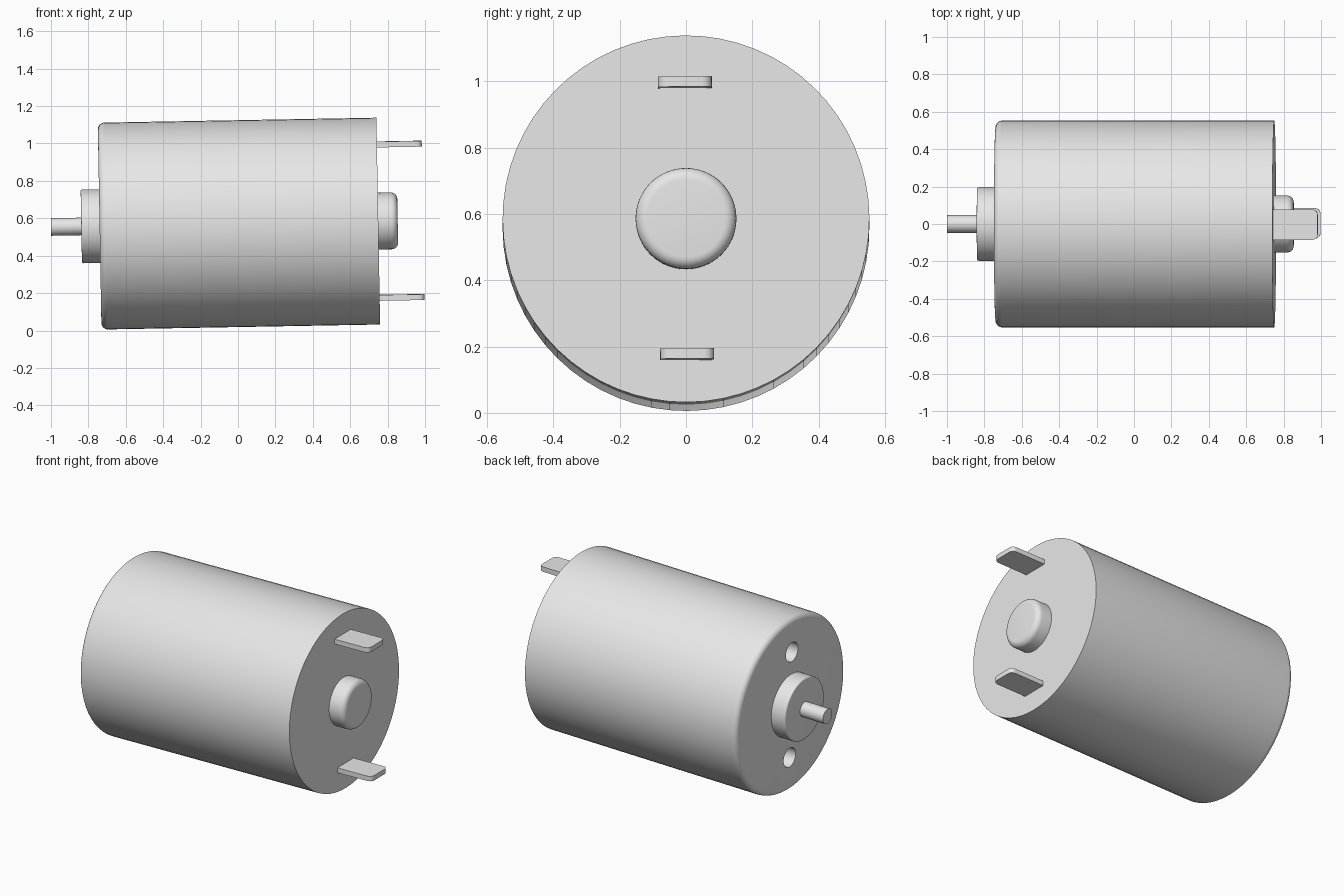
import bpy, bmesh
from math import pi, sin, cos
from mathutils import Matrix, Vector

cube = bpy.data.objects.get("Cube")
if cube:
    bpy.data.objects.remove(cube, do_unlink=True)

# One grey for the whole motor
grey = bpy.data.materials.new("light grey metal")
grey.use_nodes = True
colour = (0.8, 0.8, 0.8, 1)
grey.diffuse_color = colour
grey.node_tree.nodes["Principled BSDF"].inputs["Base Color"].default_value = colour

# The motor lies along x, tipped up and rolled by a hair
POSE = (Matrix.Translation((0, 0, 0.5715)) @ Matrix.Rotation(-0.018, 4, 'Y')
        @ Matrix.Rotation(0.0085, 4, 'X'))


def finish(name, bm):
    bmesh.ops.recalc_face_normals(bm, faces=bm.faces)
    mesh = bpy.data.meshes.new(name)
    bm.to_mesh(mesh)
    bm.free()
    mesh.materials.append(grey)
    obj = bpy.data.objects.new(name, mesh)
    bpy.context.collection.objects.link(obj)
    obj.matrix_world = POSE
    return obj


def select_only(obj):
    bpy.ops.object.select_all(action='DESELECT')
    obj.select_set(True)
    bpy.context.view_layer.objects.active = obj


def smooth(obj):
    select_only(obj)
    bpy.ops.object.shade_smooth_by_angle(angle=pi / 6)


def turned(name, inner, outer, radius, fillet=0, steps=64, centre_z=0):
    """Solid cylinder from x=inner to x=outer, rounded at the outer rim."""
    side = 1 if outer > inner else -1
    profile = [(inner, 0), (inner, radius)]
    if fillet:
        for i in range(7):
            a = pi / 2 * i / 6
            profile.append((outer - side * fillet * (1 - sin(a)),
                            radius - fillet * (1 - cos(a))))
    else:
        profile.append((outer, radius))
    profile.append((outer, 0))
    bm = bmesh.new()
    verts = [bm.verts.new((x, 0, r)) for x, r in profile]
    edges = [bm.edges.new(pair) for pair in zip(verts, verts[1:])]
    bmesh.ops.spin(bm, geom=verts + edges, cent=(0, 0, 0), axis=(1, 0, 0),
                   angle=2 * pi, steps=steps)
    bmesh.ops.remove_doubles(bm, verts=bm.verts, dist=0.0001)
    bmesh.ops.translate(bm, verts=bm.verts, vec=(0, 0, centre_z))
    return finish(name, bm)


def terminal(name, z):
    """Flat contact blade with rounded outer corners."""
    bm = bmesh.new()
    size = Vector((0.28, 0.163, 0.031))
    bmesh.ops.create_cube(bm, size=1, matrix=Matrix.Translation((0.85, 0, z))
                          @ Matrix.Diagonal(size.to_4d()))
    corners = [e for e in bm.edges
               if all(v.co.x > 0.9 for v in e.verts)
               and abs(e.verts[0].co.z - e.verts[1].co.z) > 0.01]
    bmesh.ops.bevel(bm, geom=corners, offset=0.03, segments=5, profile=0.5,
                    affect='EDGES')
    return finish(name, bm)


# Can with a rounded shaft end and two vent holes
can = turned("motor_can", 0.75, -0.74, 0.553, fillet=0.035)
for z in (-0.337, 0.337):
    cutter = turned("vent_cutter", -0.59, -0.8, 0.061, steps=32, centre_z=z)
    cutter.hide_render = True
    cut = can.modifiers.new("vent", 'BOOLEAN')
    cut.operation = 'DIFFERENCE'
    cut.object = cutter
    select_only(can)
    bpy.ops.object.modifier_apply(modifier=cut.name)
    bpy.data.objects.remove(cutter, do_unlink=True)
smooth(can)

# Bearings and shaft
smooth(turned("front_bearing", -0.72, -0.838, 0.197, fillet=0.008))
smooth(turned("shaft", -0.8, -1.0, 0.047, steps=32))
smooth(turned("rear_bearing", 0.72, 0.854, 0.152, fillet=0.035))

# Contact blades
smooth(terminal("upper_terminal", 0.41))
smooth(terminal("lower_terminal", -0.41))
